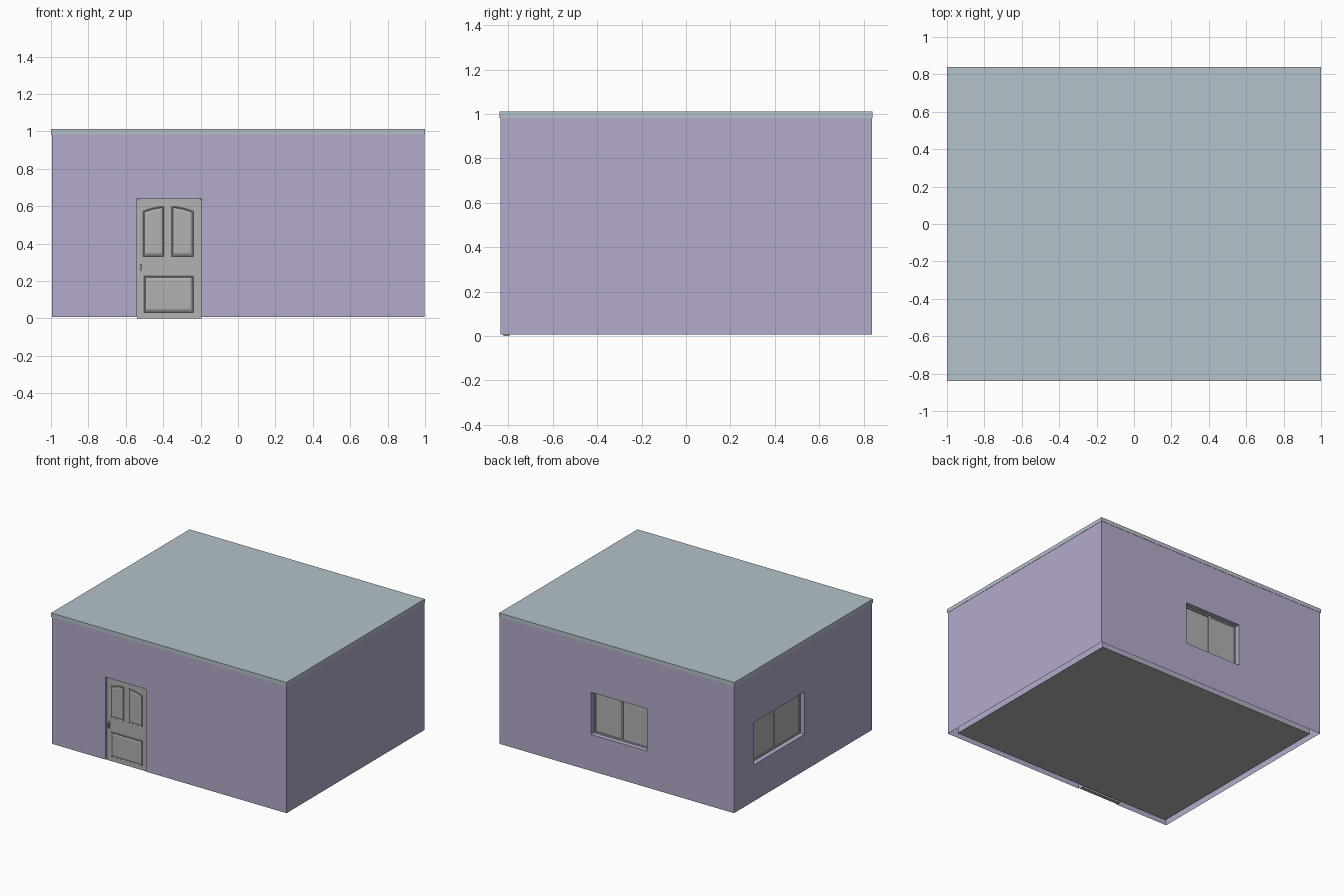
import bpy, bmesh, math
from mathutils import Vector

if "Cube" in bpy.data.objects:
    bpy.data.objects.remove(bpy.data.objects["Cube"])


def material(name, rgb):
    m = bpy.data.materials.new(name)
    m.diffuse_color = (*rgb, 1)
    m.use_nodes = True
    m.node_tree.nodes["Principled BSDF"].inputs["Base Color"].default_value = m.diffuse_color
    return m


LAVENDER = material("lavender_wall", (0.462, 0.402, 0.597))
BLUE = material("pale_blue_roof", (0.451, 0.539, 0.591))
GREY = material("grey_fittings", (0.445, 0.445, 0.445))


def finish(name, bm, mat):
    mesh = bpy.data.meshes.new(name)
    bmesh.ops.recalc_face_normals(bm, faces=bm.faces)
    bm.to_mesh(mesh)
    bm.free()
    mesh.materials.append(mat)
    ob = bpy.data.objects.new(name, mesh)
    bpy.context.collection.objects.link(ob)
    return ob


def add_box(bm, lo, hi):
    lo, hi = Vector(lo), Vector(hi)
    verts = bmesh.ops.create_cube(bm, size=1)["verts"]
    for v in verts:
        v.co = Vector((v.co[i] * (hi[i] - lo[i]) + (lo[i] + hi[i]) / 2 for i in range(3)))
    return verts


def box(name, lo, hi, mat):
    bm = bmesh.new()
    add_box(bm, lo, hi)
    return finish(name, bm, mat)


# walls: hollow shell with door and window openings
T = 0.05
X0, X1, Y0, Y1 = -0.995, 0.998, -0.836, 0.838
WZ0, WZ1 = 0.285, 0.61
DX0, DX1, DTOP = -0.54, -0.195, 0.64
BX0, BX1 = -0.256, 0.222       # back window
LY0, LY1 = -0.02, 0.597        # left window
walls = box("walls", (X0, Y0, 0.006), (X1, Y1, 0.99), LAVENDER)
cutters = [
    box("room_cutter", (X0 + T, Y0 + T, -0.2), (X1 - T, Y1 - T, 1.2), LAVENDER),
    box("door_cutter", (DX0, Y0 - 0.1, -0.1), (DX1, Y0 + 0.1, DTOP), LAVENDER),
    box("back_window_cutter", (BX0, Y1 - 0.1, WZ0), (BX1, Y1 + 0.1, WZ1), LAVENDER),
    box("left_window_cutter", (X0 - 0.1, LY0, WZ0), (X0 + 0.1, LY1, WZ1), LAVENDER),
]
bpy.context.view_layer.objects.active = walls
for c in cutters:
    mod = walls.modifiers.new("opening", "BOOLEAN")
    mod.operation, mod.solver, mod.object = "DIFFERENCE", "EXACT", c
    bpy.ops.object.modifier_apply(modifier=mod.name)
for c in cutters:
    bpy.data.objects.remove(c)

# the wall cavity is open underneath
bm = bmesh.new()
bm.from_mesh(walls.data)
under = [f for f in bm.faces if f.normal.z < -0.9 and f.calc_center_median().z < 0.02]
bmesh.ops.delete(bm, geom=under, context="FACES")
bm.to_mesh(walls.data)
bm.free()

# roof slab and floor
box("roof", (-1, -0.84, 0.982), (1, 0.84, 1.012), BLUE)
box("floor", (X0 + T, Y0 + T, 0.006), (X1 - T, Y1 - T, 0.02), GREY)


# sliding windows: thin frame and two staggered panes, along u with depth d
def window(name, u0, u1, place):
    bm = bmesh.new()

    def part(ua, ub, da, db, za, zb):
        a, b = place(ua, da), place(ub, db)
        add_box(bm, (min(a[0], b[0]), min(a[1], b[1]), za),
                (max(a[0], b[0]), max(a[1], b[1]), zb))

    f, mid = 0.01, (u0 + u1) / 2
    for ua, ub, za, zb in ((u0, u0 + f, WZ0, WZ1), (u1 - f, u1, WZ0, WZ1),
                           (u0 + f, u1 - f, WZ0, WZ0 + f), (u0 + f, u1 - f, WZ1 - f, WZ1)):
        part(ua, ub, 0.037, 0.05, za, zb)
    part(u0 + f, mid + 0.008, 0.041, 0.045, WZ0 + f, WZ1 - f)
    part(mid - 0.008, u1 - f, 0.046, 0.05, WZ0 + f, WZ1 - f)
    part(mid - 0.01, mid + 0.01, 0.036, 0.042, WZ0 + f, WZ1 - f)
    finish(name, bm, GREY)


window("back_window", BX0, BX1, lambda u, d: (u, Y1 - d))
window("left_window", LY0, LY1, lambda u, d: (X0 + d, u))

# door leaf with softened top corners
DY = -0.822
bm = bmesh.new()
add_box(bm, (DX0 + 0.001, DY, 0), (DX1 - 0.001, -0.795, DTOP))
tops = [e for e in bm.edges if all(v.co.z > 0.6 for v in e.verts)
        and abs(e.verts[0].co.y - e.verts[1].co.y) > 0.01]
bmesh.ops.bevel(bm, geom=tops, offset=0.008, segments=2, profile=0.5, affect="EDGES")


# raised door panels, with an arched top where rise > 0
def panel(x0, x1, z0, z1, rise, lean):
    pts = [(x0, z0), (x1, z0)]
    n = 8 if rise else 1
    for i in range(n + 1):
        t = i / n
        # the arch climbs towards the middle of the door
        s = t if lean > 0 else 1 - t
        pts.append((x1 + (x0 - x1) * t, z1 - rise * (1 - math.sin(s * math.pi / 2))))
    cx, cz = (x0 + x1) / 2, (z0 + z1) / 2
    w, h = x1 - x0, z1 - z0

    def ring(inset, y):
        return [bm.verts.new((cx + (x - cx) * (1 - 2 * inset / w), y,
                              cz + (z - cz) * (1 - 2 * inset / h))) for x, z in pts]

    rings = [ring(0, DY + 0.002), ring(0.004, DY - 0.004),
             ring(0.010, DY - 0.001), ring(0.022, DY - 0.004)]
    for a, b in zip(rings, rings[1:]):
        for i in range(len(a)):
            j = (i + 1) % len(a)
            bm.faces.new((a[i], a[j], b[j], b[i]))
    bm.faces.new(rings[-1])


panel(-0.510, -0.393, 0.33, 0.60, 0.025, -1)
panel(-0.358, -0.236, 0.33, 0.60, 0.025, 1)
panel(-0.505, -0.236, 0.03, 0.228, 0, 1)
finish("door", bm, GREY)

# door handle: plate and lever
bm = bmesh.new()
add_box(bm, (-0.528, DY - 0.004, 0.25), (-0.512, DY, 0.302))
add_box(bm, (-0.524, DY - 0.013, 0.278), (-0.516, DY, 0.290))
add_box(bm, (-0.524, DY - 0.013, 0.256), (-0.516, DY - 0.009, 0.290))
finish("door_handle", bm, GREY)
